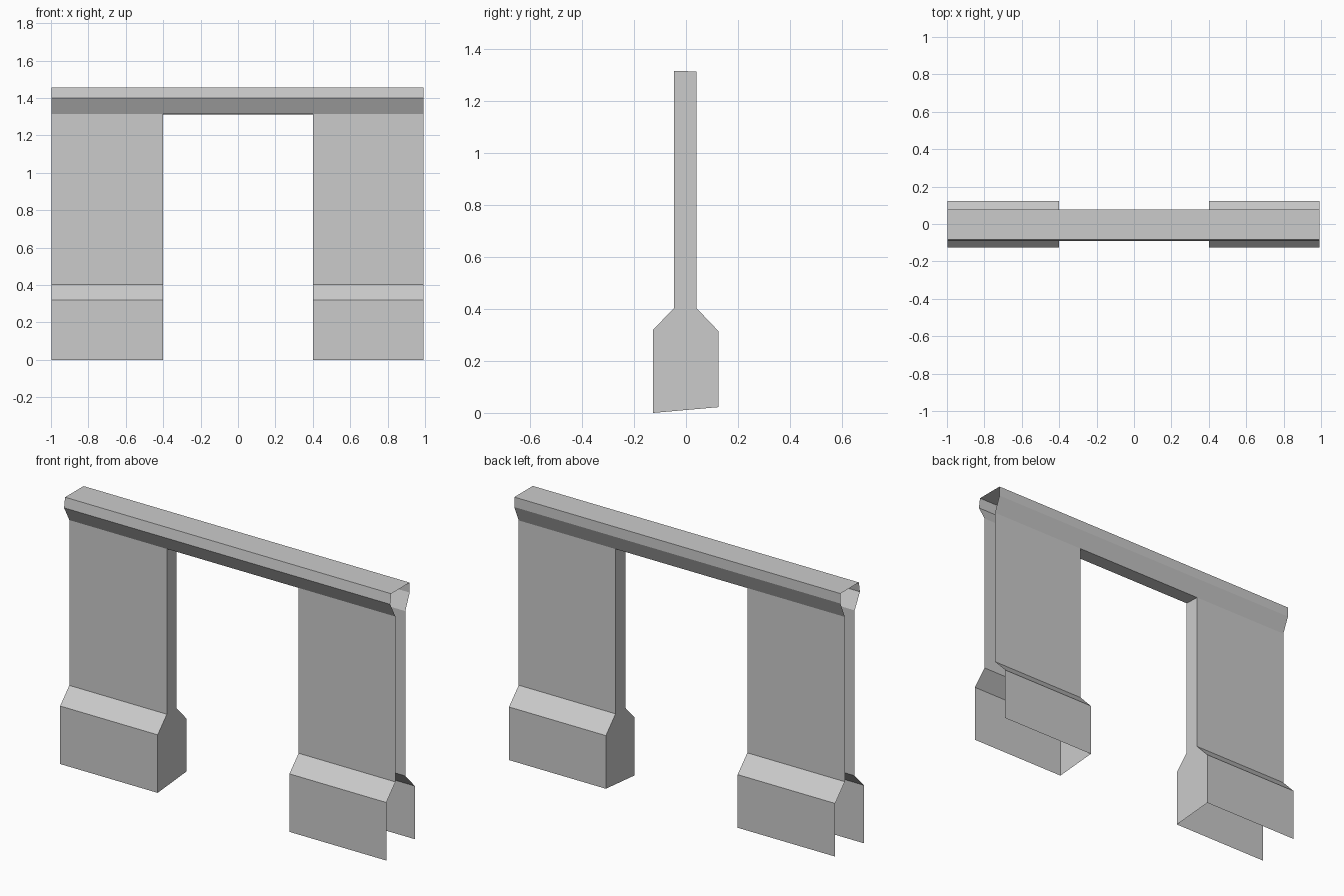
import bpy, bmesh

if "Cube" in bpy.data.objects:
    bpy.data.objects.remove(bpy.data.objects["Cube"])

# (y, z) outlines, listed from bottom to top
BASE_FRONT = [(-0.126, 0.0), (-0.126, 0.32), (-0.046, 0.403)]
BASE_BACK = [(0.124, 0.022), (0.124, 0.315), (0.04, 0.403)]
WALL_FRONT = [(-0.046, 0.403), (-0.046, 1.315)]
WALL_BACK = [(0.04, 0.403), (0.04, 1.312)]
CORNICE = [(-0.046, 1.315), (-0.092, 1.40), (-0.083, 1.455),
           (0.078, 1.455), (0.078, 1.40), (0.04, 1.312)]
SOFFIT = [(0.04, 1.312), (-0.046, 1.315)]
INNER, LEFT, RIGHT = 0.402, -0.997, 0.993


def shell(name, outlines, x0, x1, reveal_x=None, flip=False):
    """Open sheets swept along x, with an optional flat face at reveal_x."""
    bm = bmesh.new()
    for line in outlines:
        a = [bm.verts.new((x0, y, z)) for y, z in line]
        b = [bm.verts.new((x1, y, z)) for y, z in line]
        for i in range(len(line) - 1):
            bm.faces.new((a[i], b[i], b[i + 1], a[i + 1]))
    if reveal_x is not None:
        # the outlines run front-up then back-down, forming one closed loop
        loop = [p for line in outlines for p in line]
        if flip:
            loop.reverse()
        bm.faces.new([bm.verts.new((reveal_x, y, z)) for y, z in loop])
    bmesh.ops.remove_doubles(bm, verts=bm.verts, dist=0.0005)
    me = bpy.data.meshes.new(name)
    bm.to_mesh(me)
    bm.free()
    ob = bpy.data.objects.new(name, me)
    bpy.context.collection.objects.link(ob)
    return ob


# Two wall piers with flared plinths, open at the outer ends and below
for side, x0, x1, rx in (("left", LEFT, -INNER, -INNER),
                         ("right", INNER, RIGHT, INNER)):
    flip = side == "left"
    shell(side + "_plinth", [BASE_FRONT, BASE_BACK[::-1]], x0, x1, rx, flip)
    shell(side + "_wall", [WALL_FRONT, WALL_BACK[::-1]], x0, x1, rx, flip)

# Flared cornice over the full length and the ceiling of the doorway
shell("cornice", [CORNICE], LEFT, RIGHT)
shell("doorway_soffit", [SOFFIT], -INNER, INNER)
